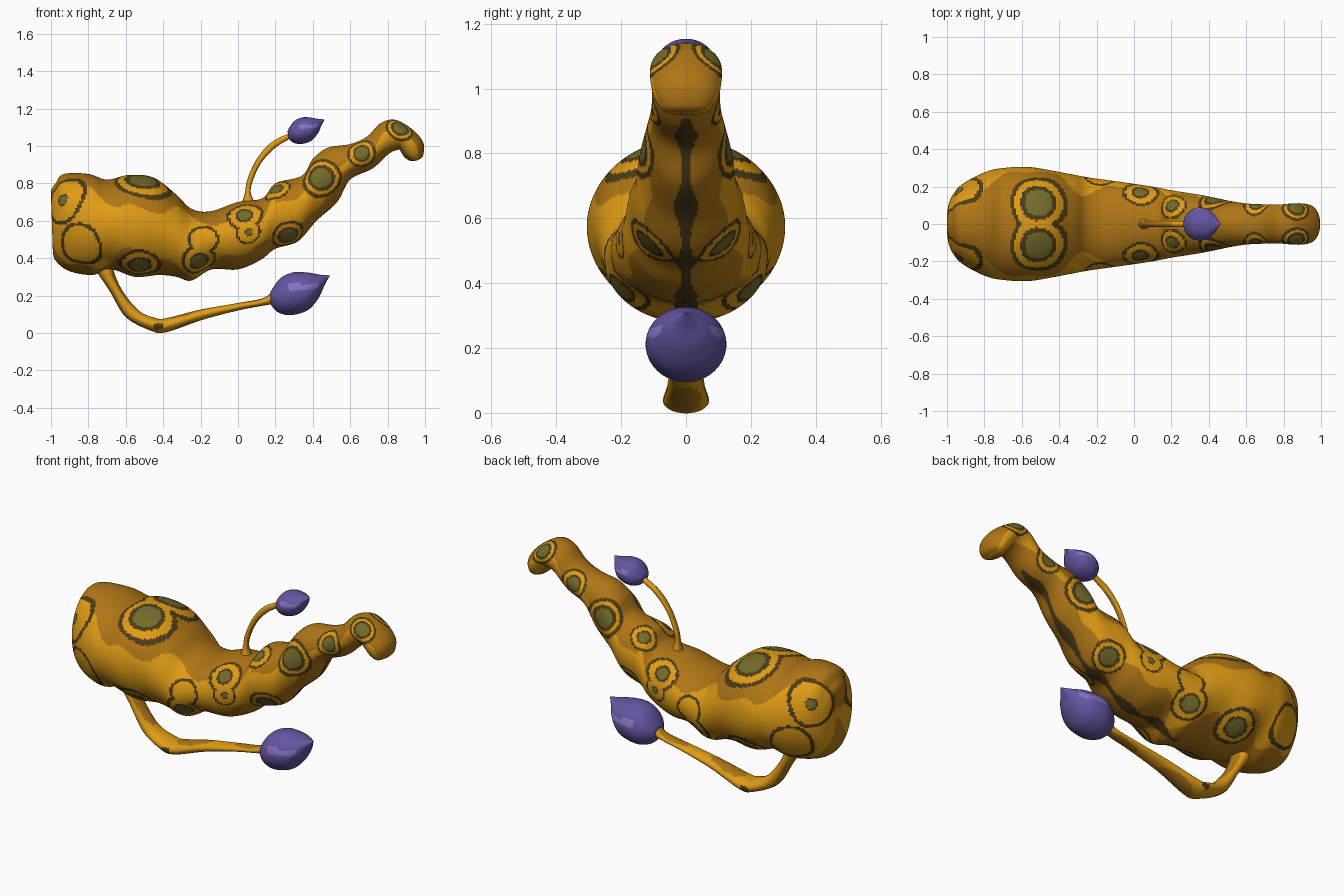
import bpy, bmesh, math
from mathutils import Vector

if "Cube" in bpy.data.objects:
    bpy.data.objects.remove(bpy.data.objects["Cube"], do_unlink=True)


def make_material(name, rgb):
    mat = bpy.data.materials.new(name)
    mat.use_nodes = True
    color = (*rgb, 1)
    mat.diffuse_color = color
    mat.node_tree.nodes["Principled BSDF"].inputs["Base Color"].default_value = color
    return mat


AMBER, OCHRE, BROWN, OLIVE = range(4)
skin = [make_material("amber", (.74, .33, .008)),
        make_material("ochre", (.43, .18, .008)),
        make_material("dark_brown", (.075, .045, .008)),
        make_material("olive", (.17, .15, .025))]
petal = [make_material("violet", (.13, .09, .36)),
         make_material("pale_violet", (.24, .17, .52))]


def smooth_value(a, b, c, d, t):
    """Catmull-Rom blend between b and c."""
    return b + .5 * t * (c - a + t * (2*a - 5*b + 4*c - d + t * (3*(b - c) + d - a)))


def resample(stations, count):
    last = len(stations) - 1
    for i in range(count + 1):
        u = i / count * last
        k = min(int(u), last - 1)
        near = [stations[min(max(k + o, 0), last)] for o in (-1, 0, 1, 2)]
        yield [smooth_value(*v, u - k) for v in zip(*near)]


def loft(name, stations, rings, sides, materials, rule):
    """Skin elliptical rings given as upper point, lower point and half width."""
    bm = bmesh.new()
    rows = []
    for ux, uz, lx, lz, width in resample(stations, rings):
        upper, lower = Vector((ux, 0, uz)), Vector((lx, 0, lz))
        middle, half = (upper + lower) / 2, (upper - lower) / 2
        row = []
        for s in range(sides):
            a = math.tau * s / sides
            row.append(bm.verts.new(middle + half * math.cos(a)
                                    + Vector((0, max(width, .002) * math.sin(a), 0))))
        rows.append(row)
    for row, following in zip(rows, rows[1:]):
        for s in range(sides):
            n = (s + 1) % sides
            face = bm.faces.new((row[s], row[n], following[n], following[s]))
            height = math.cos(math.tau * (s + .5) / sides)
            face.material_index = rule(face.calc_center_median(), height)
    for row in (rows[0], rows[-1]):
        bm.faces.new(row)
    bmesh.ops.recalc_face_normals(bm, faces=bm.faces)
    for face in bm.faces:
        face.smooth = True
    mesh = bpy.data.meshes.new(name)
    bm.to_mesh(mesh)
    bm.free()
    for mat in materials:
        mesh.materials.append(mat)
    obj = bpy.data.objects.new(name, mesh)
    bpy.context.collection.objects.link(obj)
    return obj


# Ringed spots, mirrored across the body: centre, core radius, outer radius
spots = [(Vector(c), core, outer) for c, core, outer in (
    ((-.5, .12, .83), .09, .165),
    ((.03, .18, .64), .045, .095),
    ((.06, .21, .54), .02, .065),
    ((.44, .13, .83), .065, .105),
    ((.27, .12, .52), .05, .09),
    ((-.21, .2, .385), .05, .095),
    ((-.18, .24, .5), 0, .08),
    ((-.53, .19, .36), .06, .11),
    ((.2, .1, .77), .035, .075),
    ((.66, .1, .96), .04, .075),
    ((.87, .09, 1.1), .045, .075),
    ((-.93, .17, .71), .03, .13),
    ((-.85, .24, .46), 0, .13))]


def skin_color(p, height):
    side = Vector((p.x, abs(p.y), p.z))
    # Wobble the radii so the rings look hand painted; joined rings share one outline
    wobble = 1 + .1 * math.sin(23 * p.x + 2) * math.cos(19 * p.z)
    ringed = False
    inside = False
    for centre, core, outer in spots:
        d = (side - centre).length * wobble
        if d < core * .85:
            return OLIVE
        if core and d < core * 1.12:
            return BROWN
        inside |= d < outer * .86
        ringed |= d < outer * 1.03
    if inside:
        return AMBER
    if ringed:
        return BROWN
    if height < 0 and abs(p.y) < .025 + .012 * math.sin(31 * p.x) and -.3 < p.x < .75:
        return BROWN
    patch = abs(height + .1) + .22 * math.sin(11 * p.x + 1) + .12 * math.sin(25 * p.x + 9 * p.z)
    return AMBER if patch < (.6 if p.x < .2 else .35) else OCHRE


# Body, neck and drooping snout
body = [
    (-.985, .64, -.985, .57, .02), (-1, .75, -.99, .44, .08),
    (-.975, .8, -.97, .38, .15), (-.93, .85, -.9, .33, .215),
    (-.8, .85, -.78, .31, .28), (-.7, .82, -.68, .34, .3),
    (-.58, .845, -.55, .3, .305), (-.45, .83, -.42, .31, .285),
    (-.33, .74, -.33, .3, .265), (-.25, .665, -.25, .28, .25),
    (-.15, .65, -.14, .34, .235), (0, .7, 0, .34, .215),
    (.13, .72, .12, .39, .195), (.2, .8, .2, .45, .18),
    (.34, .84, .32, .49, .16), (.4, .93, .42, .6, .145),
    (.48, .99, .53, .7, .125), (.6, 1.01, .6, .82, .11),
    (.69, 1.05, .72, .88, .105), (.76, 1.12, .81, .96, .105),
    (.84, 1.14, .86, .98, .11), (.93, 1.09, .87, .97, .11),
    (.99, 1.02, .89, .94, .1), (.99, .95, .92, .92, .07),
    (.965, .925, .945, .92, .02)]
loft("body", body, 288, 160, skin, skin_color)


# Hanging stalk with a heel, and thin back stalk
def stalk_color(p, height):
    if -.45 < p.x < -.4 and .02 < p.z < .05:
        return BROWN
    return OCHRE if abs(height) + .3 * math.sin(17 * p.x) > .9 else AMBER


lower_stalk = [
    (-.67, .42, -.8, .42, .07), (-.67, .35, -.77, .35, .06),
    (-.62, .23, -.69, .23, .05), (-.53, .12, -.6, .085, .055),
    (-.44, .08, -.46, .01, .07), (-.38, .08, -.38, .005, .068),
    (-.2, .125, -.19, .07, .05), (0, .16, 0, .12, .04),
    (.13, .185, .13, .145, .035), (.19, .225, .19, .155, .035)]
loft("lower_stalk", lower_stalk, 90, 32, skin, stalk_color)

upper_stalk = [
    (.01, .67, .11, .67, .035), (.035, .74, .07, .74, .02),
    (.05, .82, .078, .81, .016), (.1, .93, .125, .91, .016),
    (.18, 1.02, .2, .99, .016), (.29, 1.075, .29, 1.045, .016)]
loft("upper_stalk", upper_stalk, 60, 24, skin, stalk_color)

# Pointed buds, the upper one a smaller copy of the lower
bud = [
    (.17, .2, .175, .17, .02), (.18, .23, .18, .145, .055),
    (.23, .295, .215, .11, .1), (.3, .325, .28, .095, .124),
    (.38, .322, .37, .12, .115), (.435, .312, .43, .185, .075),
    (.47, .309, .465, .26, .03), (.493, .308, .49, .304, .003)]


def place_bud(name, x, z, scale, flat):
    moved = [(x + (a - .17) * scale, z + (b - .095) * scale,
              x + (c - .17) * scale, z + (d - .095) * scale, w * flat)
             for a, b, c, d, w in bud]

    def petal_color(p, height):
        along = (p.x - x) / scale
        return int(abs(height - .45 + along) < .16 and .1 < along < .26)

    loft(name, moved, 48, 48, petal, petal_color)


place_bud("lower_bud", .17, .095, 1, 1)
place_bud("upper_bud", .265, 1.01, .62, .7)
